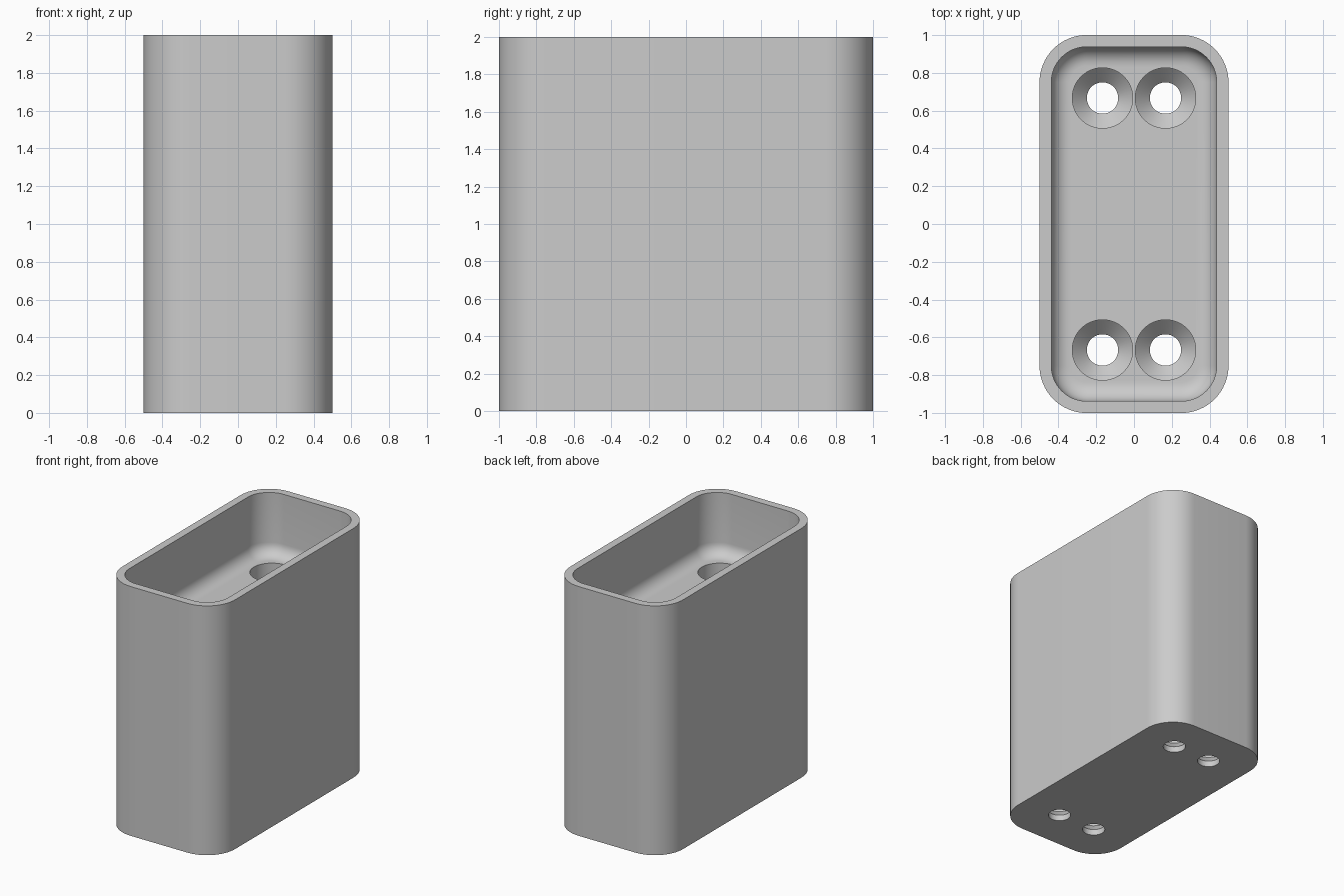
import bpy, bmesh
from math import sin, cos, pi, radians

if "Cube" in bpy.data.objects:
    bpy.data.objects.remove(bpy.data.objects["Cube"])

HALF_X, HALF_Y, HEIGHT, CORNER = 0.5, 1.0, 2.0, 0.25
WALL, FLOOR, FILLET = 0.0625, 1.5, 0.1

grey = bpy.data.materials.new("plain grey")
grey.use_nodes = True
grey.diffuse_color = (0.6, 0.6, 0.6, 1)
grey.node_tree.nodes["Principled BSDF"].inputs["Base Color"].default_value = grey.diffuse_color


def rounded_ring(bm, inset, z, steps=16):
    """Rounded rectangle of vertices, inset from the outer wall."""
    r = CORNER - inset
    ring = []
    for quarter, (sx, sy) in enumerate([(1, 1), (-1, 1), (-1, -1), (1, -1)]):
        for i in range(steps + 1):
            a = (quarter + i / steps) * pi / 2
            ring.append(bm.verts.new((sx * (HALF_X - CORNER) + r * cos(a),
                                      sy * (HALF_Y - CORNER) + r * sin(a), z)))
    return ring


def circle_ring(bm, x, y, r, z, steps=48):
    return [bm.verts.new((x + r * cos(2 * pi * i / steps),
                          y + r * sin(2 * pi * i / steps), z)) for i in range(steps)]


def loft(bm, rings):
    """Bridge successive rings and cap both ends."""
    for low, high in zip(rings, rings[1:]):
        for i in range(len(low)):
            j = (i + 1) % len(low)
            bm.faces.new((low[i], low[j], high[j], high[i]))
    bm.faces.new(rings[0][::-1])
    bm.faces.new(rings[-1])


def finish(bm, name):
    bmesh.ops.recalc_face_normals(bm, faces=bm.faces)
    mesh = bpy.data.meshes.new(name)
    bm.to_mesh(mesh)
    bm.free()
    mesh.materials.append(grey)
    obj = bpy.data.objects.new(name, mesh)
    bpy.context.collection.objects.link(obj)
    return obj


# Block with a shallow tray in its top and a filleted tray floor
bm = bmesh.new()
rings = [rounded_ring(bm, 0, 0), rounded_ring(bm, 0, HEIGHT), rounded_ring(bm, WALL, HEIGHT)]
for i in range(9):
    a = i / 8 * pi / 2
    rings.append(rounded_ring(bm, WALL + FILLET * (1 - cos(a)), FLOOR + FILLET * (1 - sin(a))))
loft(bm, rings)
body = finish(bm, "block_body")

# Four screw holes: narrow hole, countersink cone, wide access bore
bm = bmesh.new()
for x in (-1 / 6, 1 / 6):
    for y in (-2 / 3, 2 / 3):
        profile = [(0.083, -0.1), (0.083, 0.047), (0.16, 0.124), (0.16, FLOOR + 0.2)]
        loft(bm, [circle_ring(bm, x, y, r, z) for r, z in profile])
cutter = finish(bm, "screw_hole_cutter")
cutter.hide_render = True

cut = body.modifiers.new("screw holes", "BOOLEAN")
cut.operation = "DIFFERENCE"
cut.solver = "EXACT"
cut.object = cutter

bpy.ops.object.select_all(action="DESELECT")
body.select_set(True)
bpy.context.view_layer.objects.active = body
bpy.ops.object.modifier_apply(modifier=cut.name)
bpy.data.objects.remove(cutter)
bpy.ops.object.shade_smooth_by_angle(angle=radians(30))
